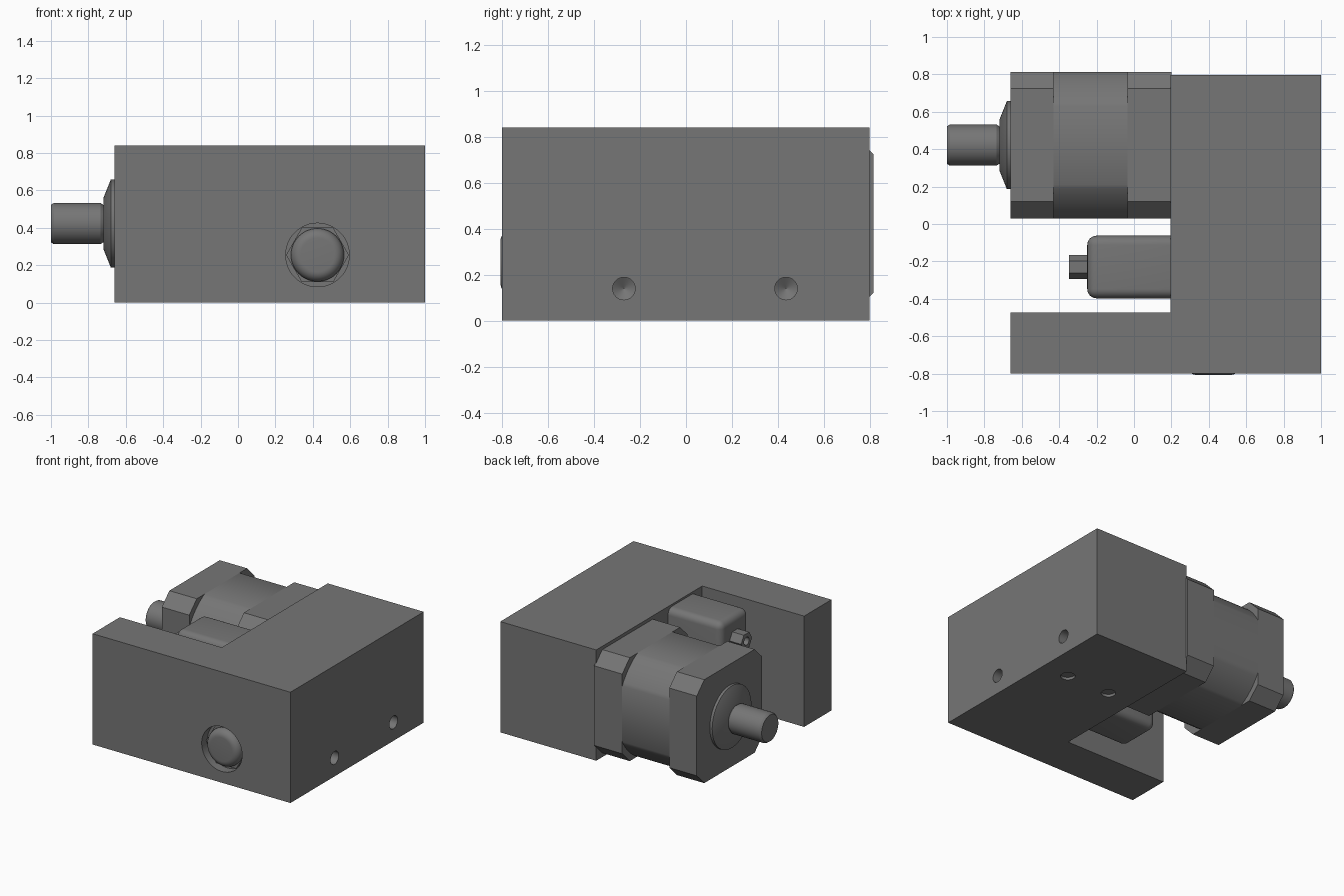
import bpy, bmesh
from math import cos, sin, pi, acos, tau
from mathutils import Vector

if "Cube" in bpy.data.objects:
    bpy.data.objects.remove(bpy.data.objects["Cube"])

# Dark grey used throughout
dark_grey = bpy.data.materials.new("dark_grey")
dark_grey.diffuse_color = (.18, .18, .18, 1)
dark_grey.use_nodes = True
dark_grey.node_tree.nodes["Principled BSDF"].inputs["Base Color"].default_value = dark_grey.diffuse_color


def smooth_edges(ob):
    bpy.ops.object.select_all(action='DESELECT')
    bpy.context.view_layer.objects.active = ob
    ob.select_set(True)
    bpy.ops.object.shade_smooth_by_angle(angle=pi / 6)


def finish(name, bm, smooth=True):
    bmesh.ops.recalc_face_normals(bm, faces=bm.faces)
    mesh = bpy.data.meshes.new(name)
    bm.to_mesh(mesh)
    bm.free()
    mesh.materials.append(dark_grey)
    ob = bpy.data.objects.new(name, mesh)
    bpy.context.collection.objects.link(ob)
    if smooth:
        smooth_edges(ob)
    return ob


def prism(name, pts, offset, smooth=True):
    """Extrude a closed 3D outline by an offset."""
    bm = bmesh.new()
    face = bm.faces.new([bm.verts.new(p) for p in pts])
    ext = bmesh.ops.extrude_face_region(bm, geom=[face], use_keep_orig=True)
    bmesh.ops.translate(bm, vec=offset,
                        verts=[v for v in ext['geom'] if isinstance(v, bmesh.types.BMVert)])
    return finish(name, bm, smooth)


def lathe(name, origin, direction, profile, sides=48, smooth=True, turn=0):
    """Turn (radius, distance) pairs around an axis, capping both ends."""
    bm = bmesh.new()
    rot = Vector((0, 0, 1)).rotation_difference(Vector(direction))
    rings = []
    for r, t in profile:
        rings.append([bm.verts.new(Vector(origin) + rot @ Vector(
            (r * cos(tau * i / sides + turn), r * sin(tau * i / sides + turn), t)))
            for i in range(sides)])
    for a, b in zip(rings, rings[1:]):
        for i in range(sides):
            j = (i + 1) % sides
            bm.faces.new((a[i], a[j], b[j], b[i]))
    bm.faces.new(rings[0])
    bm.faces.new(rings[-1])
    return finish(name, bm, smooth)


def cut(target, cutter):
    cutter.hide_render = True
    mod = target.modifiers.new("hole", 'BOOLEAN')
    mod.operation, mod.solver, mod.object = 'DIFFERENCE', 'EXACT', cutter
    bpy.context.view_layer.objects.active = target
    bpy.ops.object.modifier_apply(modifier=mod.name)
    bpy.data.objects.remove(cutter)


# L-shaped housing block
outline = [(-.66, -.8), (1, -.8), (1, .797), (.195, .797), (.195, -.473), (-.66, -.473)]
housing = prism("housing", [(x, y, 0) for x, y in outline], (0, 0, .84), smooth=False)

# Drilled holes: two in the right side, two underneath, one large in the front
drill = [(.049, -.1), (.049, .1), (.001, .13)]
for y in (-.27, .435):
    cut(housing, lathe("hole_cutter", (1, y, .14), (-1, 0, 0), drill, 32))
for x in (.415, .78):
    cut(housing, lathe("hole_cutter", (x, .22, 0), (0, 0, 1), [(.05, -.1), (.05, .02)], 32))
cut(housing, lathe("hole_cutter", (.425, -.8, .255), (0, 1, 0), [(.17, -.1), (.17, .07)]))
smooth_edges(housing)

# Plug with a rounded end and hex collar in the front hole
fillet = [(.09 + .052 * cos(a * pi / 16), .155 + .052 * sin(a * pi / 16)) for a in range(9)]
lathe("front_plug", (.425, -.6, .255), (0, -1, 0), [(.142, 0)] + fillet)
lathe("plug_hex_collar", (.425, -.7, .255), (0, -1, 0), [(.168, -.04), (.168, .05)], 6, False)

# Motor body: chamfered square ends, arc-cut corners in the middle
H, C, R = .392, .09, .445
MY, MZ = .422, .423


def motor_section(name, x0, x1, corner):
    pts = []
    for k in range(4):
        c, s = round(cos(k * pi / 2)), round(sin(k * pi / 2))
        pts += [(x0, MY + u * c - v * s, MZ + u * s + v * c) for u, v in corner]
    prism(name, pts, (x1 - x0, 0, 0))


chamfer = [(H, H - C), (H - C, H)]
a0 = acos(H / R)
arc = [(R * cos(a0 + (pi / 2 - 2 * a0) * i / 10), R * sin(a0 + (pi / 2 - 2 * a0) * i / 10))
       for i in range(11)]
motor_section("motor_front_end", -.66, -.43, chamfer)
motor_section("motor_middle", -.43, -.035, arc)
motor_section("motor_rear_end", -.035, .2, chamfer)

# Motor pilot flange and shaft
lathe("pilot_flange", (-.65, MY, MZ), (-1, 0, 0), [(.235, 0), (.235, .03), (.135, .07)], 64)
lathe("motor_shaft", (-.70, MY, MZ), (-1, 0, 0),
      [(.1, 0), (.1, .02), (.11, .035), (.11, .285), (.1, .3)])

# Rounded coil body standing between motor and arm
bm = bmesh.new()
bmesh.ops.create_cube(bm, size=1)
bmesh.ops.scale(bm, vec=(.55, .335, .74), verts=bm.verts)
bmesh.ops.translate(bm, vec=(.025, -.23, .455), verts=bm.verts)
bmesh.ops.bevel(bm, geom=bm.edges[:], offset=.05, segments=6, profile=.5, affect='EDGES')
finish("coil_body", bm)

# Hex nut with a bore at the coil end
nut = lathe("coil_nut", (-.24, -.23, .66), (-1, 0, 0), [(.065, 0), (.065, .107)], 6, False, pi / 6)
cut(nut, lathe("bore_cutter", (-.40, -.23, .66), (1, 0, 0), [(.03, 0), (.03, .09)], 24))
